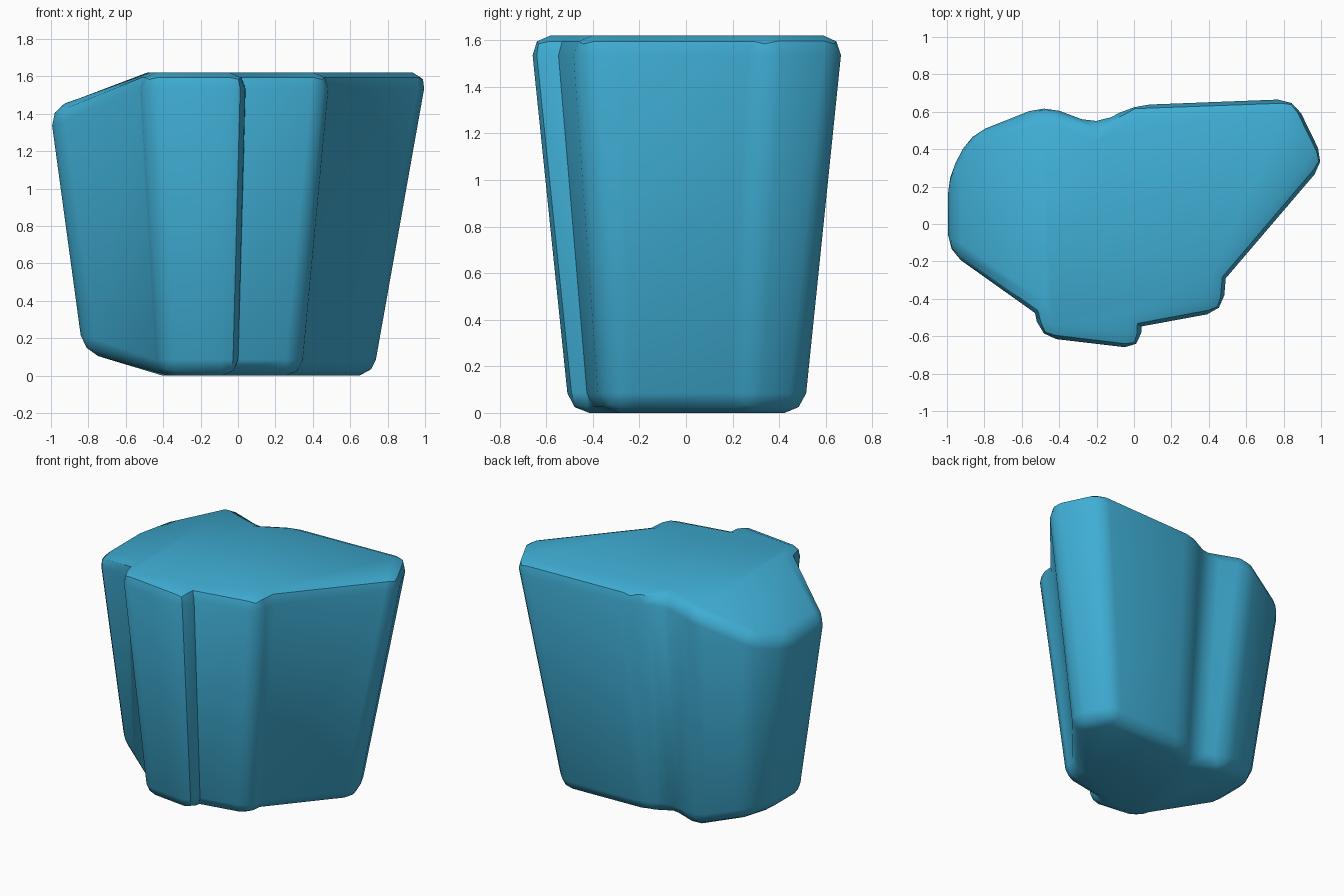
import bpy, bmesh

if "Cube" in bpy.data.objects:
    bpy.data.objects.remove(bpy.data.objects["Cube"])

# Outline of the rock seen from above, anticlockwise (sharp corners before rounding)
OUTLINE = [(-0.53, -0.475), (-0.50, -0.605), (0.035, -0.668), (0.04, -0.547),
           (0.475, -0.467), (0.49, -0.29), (1.02, 0.33), (0.855, 0.668),
           (0.0, 0.635), (-0.2, 0.53), (-0.48, 0.635), (-0.89, 0.49),
           (-1.02, 0.26), (-1.02, -0.15)]
NOTCHES = {0, 3, 5}          # crisp inner corners
SPLIT = 10                   # the caps fold from corner 0 to corner 10
CX = -0.136                  # taper centre


def corner(i, top):
    x, y = OUTLINE[i]
    left = max(0.0, -0.53 - x) if i > SPLIT else 0.0
    if top:
        z = 1.62 - 0.405 * left
    else:
        z = 0.27 * left
    f = 1 + (z - 1.53) * 0.154
    return (CX + (x - CX) * f, y * f, z)


bm = bmesh.new()
n = len(OUTLINE)
lower = [bm.verts.new(corner(i, False)) for i in range(n)]
upper = [bm.verts.new(corner(i, True)) for i in range(n)]

# Side walls
for i in range(n):
    j = (i + 1) % n
    bm.faces.new((lower[i], lower[j], upper[j], upper[i]))

# Caps: flat main part and sloping left part
for ring, flip in ((upper, False), (lower, True)):
    for loop in (ring[:SPLIT + 1], ring[SPLIT:] + ring[:1]):
        bm.faces.new(loop[::-1] if flip else loop)
bmesh.ops.recalc_face_normals(bm, faces=bm.faces[:])

# Round every edge but the crisp notches and the cap folds
skip = {bm.edges.get((lower[i], upper[i])) for i in NOTCHES}
skip |= {bm.edges.get((r[0], r[SPLIT])) for r in (upper, lower)}
bmesh.ops.bevel(bm, geom=[e for e in bm.edges if e not in skip], offset=0.085,
                offset_type='OFFSET', segments=2, profile=0.5,
                affect='EDGES', clamp_overlap=False)

mesh = bpy.data.meshes.new("rock")
bm.to_mesh(mesh)
bm.free()
rock = bpy.data.objects.new("rock", mesh)
bpy.context.collection.objects.link(rock)

blue = bpy.data.materials.new("sky blue")
blue.diffuse_color = (0.05, 0.42, 0.66, 1)
blue.use_nodes = True
blue.node_tree.nodes["Principled BSDF"].inputs["Base Color"].default_value = blue.diffuse_color
mesh.materials.append(blue)

# Smooth shading with sharp notches
bpy.context.view_layer.objects.active = rock
rock.select_set(True)
bpy.ops.object.shade_smooth_by_angle(angle=0.8)
